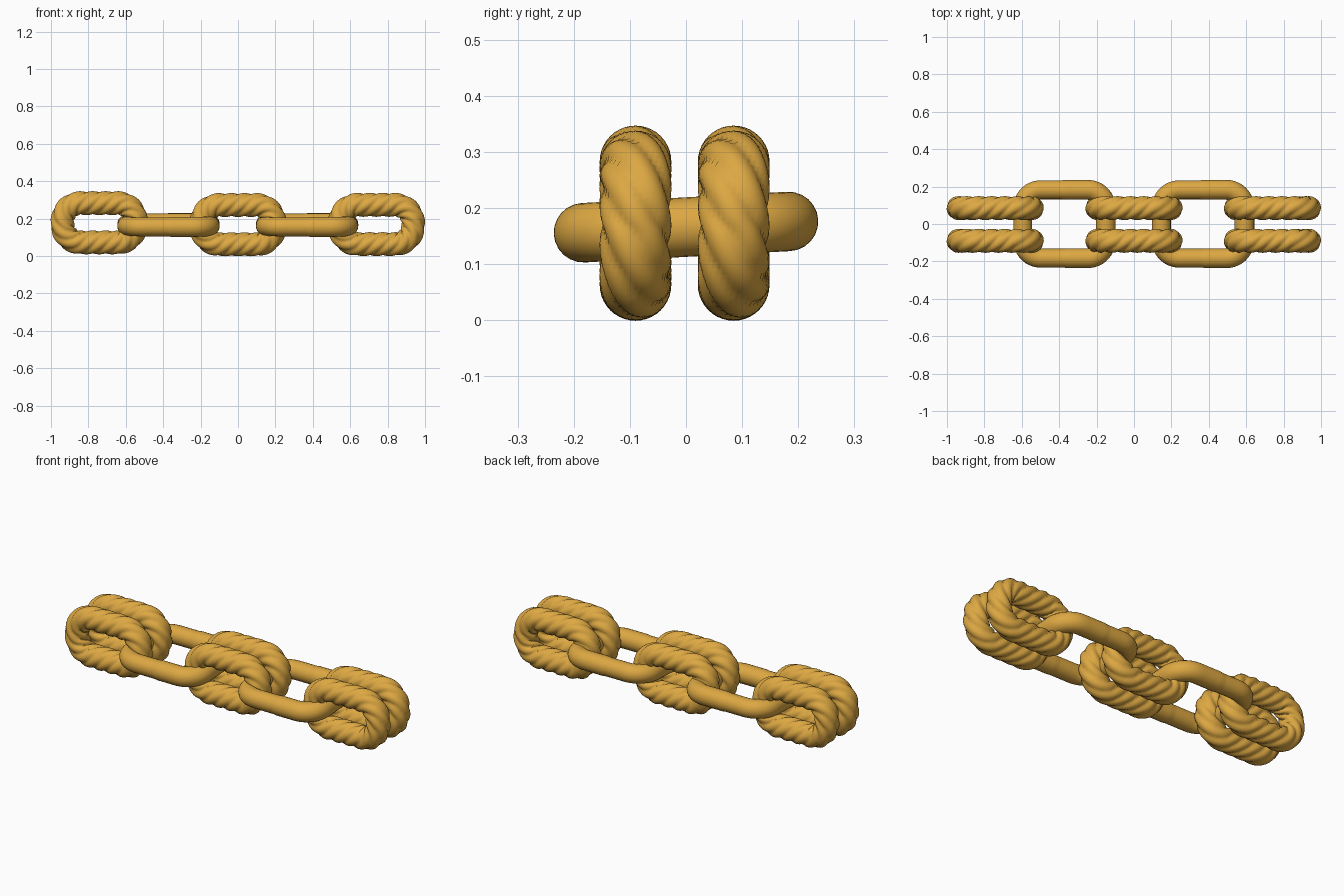
import bpy, bmesh, math
from mathutils import Vector

if "Cube" in bpy.data.objects:
    bpy.data.objects.remove(bpy.data.objects["Cube"])

gold = bpy.data.materials.new("warm gold")
gold.diffuse_color = (0.72, 0.39, 0.055, 1)
gold.use_nodes = True
gold.node_tree.nodes["Principled BSDF"].inputs["Base Color"].default_value = gold.diffuse_color


def rounded_path(hx, hy, r, n):
    """Evenly spaced points and outward normals round a rounded rectangle,
    starting at the middle of the long side at +y."""
    dense = [(Vector((0, hy)), Vector((0, 1)))]
    for sx, sy, a0 in ((1, 1, 90), (1, -1, 0), (-1, -1, -90), (-1, 1, -180)):
        for i in range(25):
            a = math.radians(a0 - 90 * i / 24)
            nrm = Vector((math.cos(a), math.sin(a)))
            dense.append((Vector((sx * (hx - r), sy * (hy - r))) + nrm * r, nrm))
    dense.append(dense[0])
    lens = [0]
    for p, q in zip(dense, dense[1:]):
        lens.append(lens[-1] + (q[0] - p[0]).length)
    out, k = [], 0
    for i in range(n):
        s = lens[-1] * i / n
        while lens[k + 1] <= s:
            k += 1
        t = (s - lens[k]) / (lens[k + 1] - lens[k])
        out.append((dense[k][0].lerp(dense[k + 1][0], t),
                    dense[k][1].lerp(dense[k + 1][1], t).normalized()))
    return out


def link(name, path, sides, radius, loc, rot):
    """Closed tube along the path; radius(s, angle) shapes the section."""
    bm = bmesh.new()
    n = len(path)
    rings = []
    for i, (p, nrm) in enumerate(path):
        ring = []
        for j in range(sides):
            a = math.tau * j / sides
            r = radius(i / n, a)
            q = p + nrm * (r * math.cos(a))
            ring.append(bm.verts.new((q.x, q.y, r * math.sin(a))))
        rings.append(ring)
    for i in range(n):
        A, B = rings[i], rings[(i + 1) % n]
        for j in range(sides):
            k = (j + 1) % sides
            bm.faces.new((A[j], A[k], B[k], B[j]))
    bmesh.ops.recalc_face_normals(bm, faces=bm.faces)
    me = bpy.data.meshes.new(name)
    bm.to_mesh(me)
    bm.free()
    me.materials.append(gold)
    ob = bpy.data.objects.new(name, me)
    bpy.context.collection.objects.link(ob)
    ob.location, ob.rotation_euler = loc, rot
    bpy.context.view_layer.objects.active = ob
    ob.select_set(True)
    bpy.ops.object.shade_smooth_by_angle(angle=math.radians(40))
    ob.select_set(False)


# twisted rope section: five round strands making three turns round the link
def rope(s, a):
    return 0.053 + 0.011 * abs(math.sin(2.5 * (a + TWIST * math.tau * 3 * s))) ** 0.8


# plain round section with a faint joint where the two halves meet
def plain(s, a):
    return 0.053 if s < 0.5 else 0.0505


TWIST = 1
rope_path = rounded_path(0.196, 0.105, 0.096, 150)
plain_path = rounded_path(0.222, 0.183, 0.095, 96)

# twisted links, standing upright in pairs
for name, x, z in (("left", -0.742, 0.178), ("middle", 0.0, 0.168), ("right", 0.74, 0.169)):
    for side, y in (("front", -0.09), ("back", 0.085)):
        link(f"twisted_link_{name}_{side}", rope_path, 40, rope,
             (x, y, z), (math.pi / 2, 0, 0))

# plain links, lying flat with a slight tilt
for name, x in (("left", -0.373), ("right", 0.368)):
    link(f"plain_link_{name}", plain_path, 24, plain, (x, 0, 0.166), (0.055, 0, 0))
